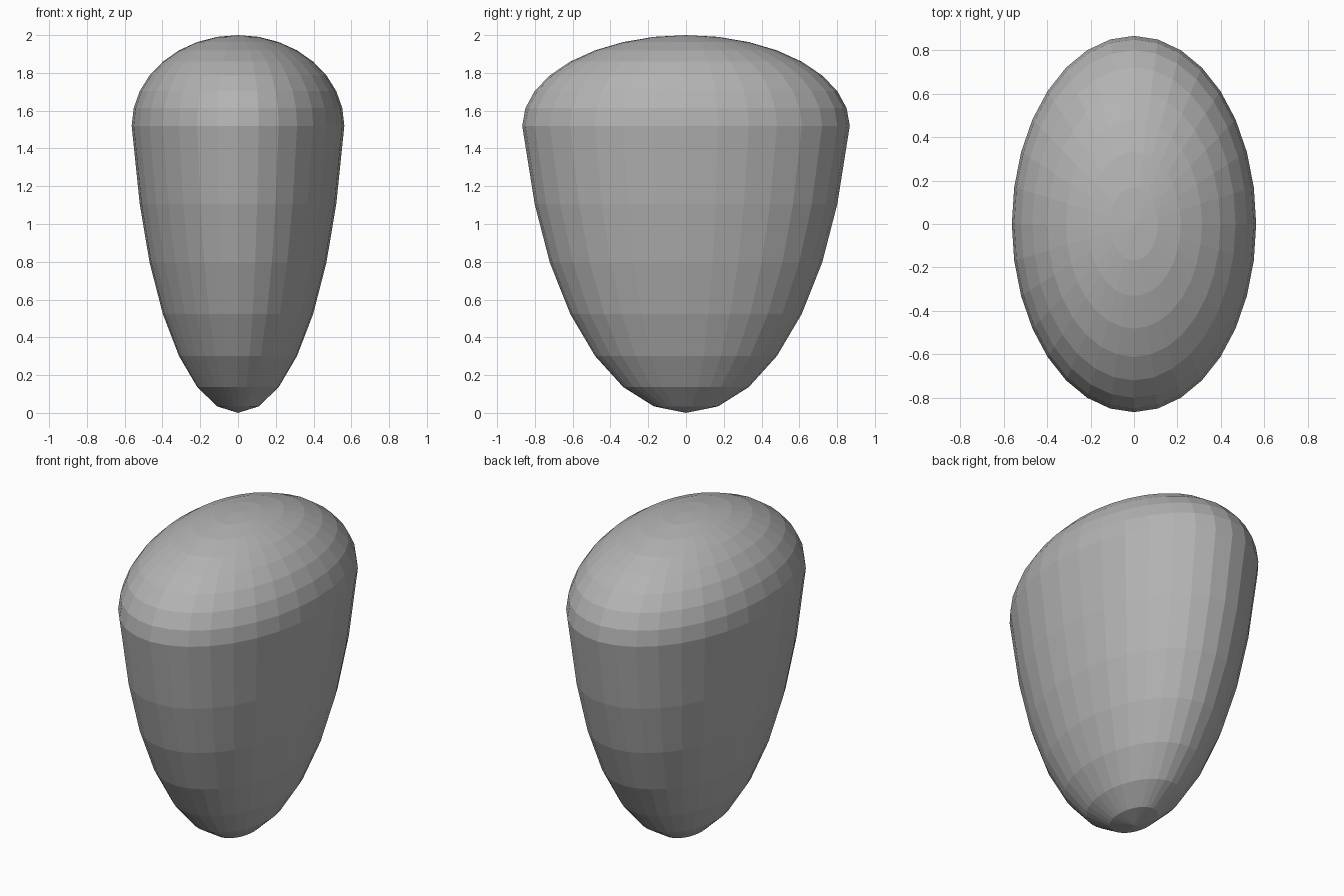
import bpy, bmesh
from math import sin, cos, pi
from mathutils import Vector

cube = bpy.data.objects.get("Cube")
if cube:
    bpy.data.objects.remove(cube)

SEGS, STEP = 32, pi / 16
RX, RY, WAIST, DOME, BELLY = 0.563, 0.867, 1.52, 0.48, 1.79

grey = bpy.data.materials.new("stone grey")
grey.use_nodes = True
colour = (0.45, 0.45, 0.45, 1)
grey.diffuse_color = colour
grey.node_tree.nodes["Principled BSDF"].inputs["Base Color"].default_value = colour

bm = bmesh.new()


def ring(latitude, z):
    r = cos(latitude)
    return [bm.verts.new((RX * r * cos(s * STEP), RY * r * sin(s * STEP), z))
            for s in range(SEGS)]


# Egg body: long tapering belly below the waist, flat dome above it
belly = [ring(i * STEP, BELLY * (1 - sin(i * STEP))) for i in range(7, 1, -1)]
dome = [ring(i * STEP, WAIST + DOME * sin(i * STEP)) for i in range(8)]
rings = belly + dome
bottom, top = bm.verts.new((0, 0, 0)), bm.verts.new((0, 0, WAIST + DOME))
for s in range(SEGS):
    n = (s + 1) % SEGS
    bm.faces.new((bottom, rings[0][n], rings[0][s]))
    bm.faces.new((rings[-1][s], rings[-1][n], top))
    for low, high in zip(rings, rings[1:]):
        bm.faces.new((low[s], low[n], high[n], high[s]))
bm.normal_update()

# Recess outline: half width in segments on each dome ring
width = [-1, 0, 1, 2, 3, 5, 6, 6]
inside = {v: False for v in bm.verts}
inside[top] = True
for row, w in zip(dome, width):
    for s in range(-w, w + 1):
        inside[row[s]] = True
for i in range(1, 6):
    for side in (1, -1):
        pair = [dome[i][side * width[i]], dome[i + 1][side * width[i + 1]]]
        bmesh.ops.connect_vert_pair(bm, verts=pair)

# Sink the recess floor along the dome's normals, deepest at the crown
floor = [f for f in bm.faces if all(inside.get(v, True) for v in f.verts)]
new = bmesh.ops.extrude_face_region(bm, geom=floor)["geom"]
for v in [g for g in new if isinstance(g, bmesh.types.BMVert)]:
    x, y, z = v.co
    normal = Vector((x / RX ** 2, y / RY ** 2, (z - WAIST) / DOME ** 2)).normalized()
    v.co -= normal * (0.12 if z > 1.94 else 0.06)
bmesh.ops.recalc_face_normals(bm, faces=bm.faces)

mesh = bpy.data.meshes.new("egg_body")
bm.to_mesh(mesh)
bm.free()
mesh.materials.append(grey)
body = bpy.data.objects.new("egg_body", mesh)
bpy.context.collection.objects.link(body)
